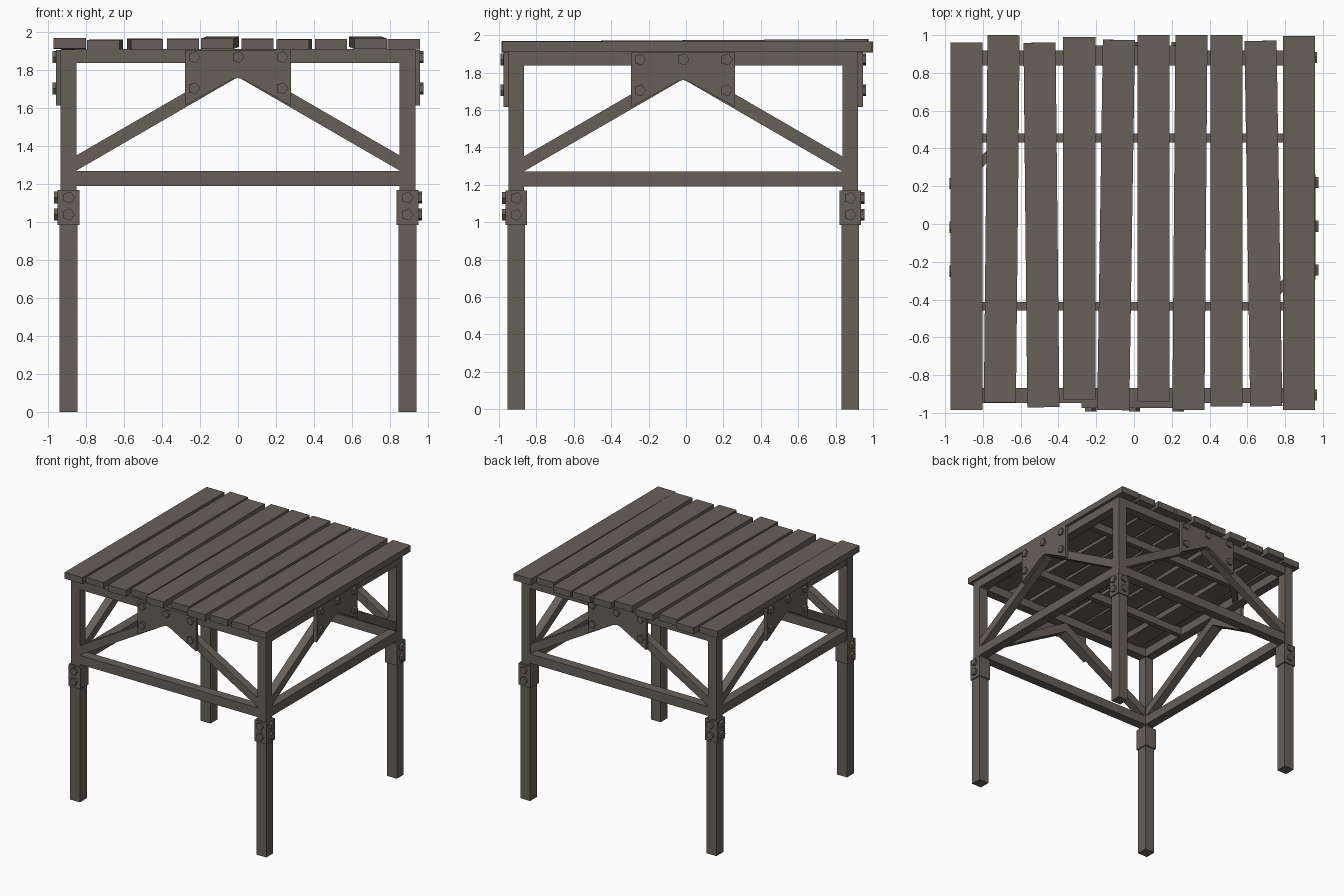
import bpy, bmesh, math
from mathutils import Matrix, Vector

if "Cube" in bpy.data.objects:
    bpy.data.objects.remove(bpy.data.objects["Cube"])

wood = bpy.data.materials.new("weathered grey brown wood")
wood.diffuse_color = (0.135, 0.117, 0.102, 1)
wood.use_nodes = True
wood.node_tree.nodes["Principled BSDF"].inputs["Base Color"].default_value = wood.diffuse_color

CY = -0.015      # frame centre in y
H = 0.893        # half spacing of the posts


def prism(name, pts, depth, mat):
    """Extrude an outline (local x, z) along local y by depth, from y=0 toward -y."""
    bm = bmesh.new()
    a = [bm.verts.new((x, 0, z)) for x, z in pts]
    b = [bm.verts.new((x, -depth, z)) for x, z in pts]
    n = len(pts)
    bm.faces.new(a)
    bm.faces.new(b[::-1])
    for i in range(n):
        j = (i + 1) % n
        bm.faces.new((a[j], a[i], b[i], b[j]))
    bm.transform(mat)
    bmesh.ops.recalc_face_normals(bm, faces=bm.faces)
    me = bpy.data.meshes.new(name)
    bm.to_mesh(me)
    bm.free()
    me.materials.append(wood)
    ob = bpy.data.objects.new(name, me)
    bpy.context.collection.objects.link(ob)
    return ob


def box(name, x, y, z, mat=Matrix()):
    """Box from (min, max) ranges."""
    pts = [(x[0], z[0]), (x[1], z[0]), (x[1], z[1]), (x[0], z[1])]
    return prism(name, pts, y[1] - y[0], mat @ Matrix.Translation((0, y[1], 0)))


def bolt(name, x, y, z, mat):
    """Five-sided bolt head facing local -y."""
    pts = [(x + 0.033 * math.sin(k * math.tau / 5 + 0.3),
            z + 0.033 * math.cos(k * math.tau / 5 + 0.3)) for k in range(5)]
    prism(name, pts, 0.02, mat @ Matrix.Translation((0, y, 0)))


# Four identical sides turned around the centre
for i, side in enumerate(("front", "right", "back", "left")):
    m = Matrix.Translation((0, CY, 0)) @ Matrix.Rotation(i * math.pi / 2, 4, 'Z')

    # corner leg, upper post and sleeve
    def span(c, r):
        return (c - r, c + r)
    box(side + "_leg", span(-H, 0.047), span(-H, 0.047), (0, 1.1), m)
    box(side + "_post", span(-H, 0.041), span(-H, 0.041), (1.1, 1.91), m)
    box(side + "_sleeve", span(-H, 0.057), span(-H, 0.057), (0.985, 1.17), m)

    # rails
    box(side + "_top_rail", (-0.86, 0.86), span(-H, 0.04), (1.838, 1.912), m)
    box(side + "_lower_rail", (-0.86, 0.86), span(-H, 0.04), (1.19, 1.27), m)

    # diagonal braces meeting under the gusset plate
    for s, word in ((-1, "left"), (1, "right")):
        pts = [(s * 0.855, 1.27), (0, 1.765), (0, 1.845), (s * 0.855, 1.35)]
        prism(f"{side}_{word}_brace", pts, 0.07,
              m @ Matrix.Translation((0, -H + 0.035, 0)))
        # sleeve bolts on both ends of this side
        for z in (1.04, 1.13):
            bolt(f"{side}_{word}_sleeve_bolt", s * H, -H - 0.056, z, m)

    # gusset plate and its bolts
    plate = [(-0.278, 1.908), (-0.278, 1.615), (-0.03, 1.752), (0, 1.76),
             (0.03, 1.752), (0.278, 1.615), (0.278, 1.908)]
    prism(side + "_gusset", plate, 0.03, m @ Matrix.Translation((0, -0.93, 0)))
    for x, z in ((-0.232, 1.87), (0, 1.87), (0.232, 1.87), (-0.232, 1.705), (0.232, 1.705)):
        bolt(side + "_gusset_bolt", x, -0.958, z, m)

# joists below the deck
for y in (0.455, -0.435):
    box("joist", (-0.87, 0.87), (y - 0.023, y + 0.023), (1.845, 1.912))

# short knee braces between side rail and joist at two opposite corners
for a in (0, math.pi):
    m = (Matrix.Translation((0, 0.01, 0)) @ Matrix.Rotation(a, 4, 'Z')
         @ Matrix.Translation((-0.78, 0.345, 0)) @ Matrix.Rotation(math.radians(45), 4, 'Z'))
    box("knee_brace", (-0.13, 0.13), (-0.023, 0.023), (1.85, 1.905), m)

# deck planks: x at front, x at back, y front, y back, underside z at front, at back
planks = [
    (-0.887, -0.887, -0.985, 0.960, 1.915, 1.912),
    (-0.710, -0.690, -0.945, 1.000, 1.905, 1.908),
    (-0.480, -0.500, -0.970, 0.960, 1.908, 1.914),
    (-0.290, -0.290, -0.930, 0.990, 1.910, 1.912),
    (-0.110, -0.080, -0.985, 0.975, 1.912, 1.924),
    (0.103, 0.103, -0.940, 1.000, 1.910, 1.912),
    (0.288, 0.304, -0.985, 1.000, 1.908, 1.910),
    (0.490, 0.490, -0.965, 1.000, 1.910, 1.908),
    (0.700, 0.670, -0.965, 0.970, 1.912, 1.924),
    (0.873, 0.873, -0.985, 0.995, 1.910, 1.910),
]
for k, (xf, xb, yf, yb, zf, zb) in enumerate(planks):
    f, b = Vector((xf, yf, zf)), Vector((xb, yb, zb))
    d = b - f
    yaw = math.atan2(-d.x, d.y)
    pitch = math.atan2(d.z, d.y)
    m = (Matrix.Translation(f) @ Matrix.Rotation(yaw, 4, 'Z')
         @ Matrix.Rotation(pitch, 4, 'X'))
    box(f"deck_plank_{k + 1}", (-0.085, 0.085), (0, d.length), (0, 0.055), m)
